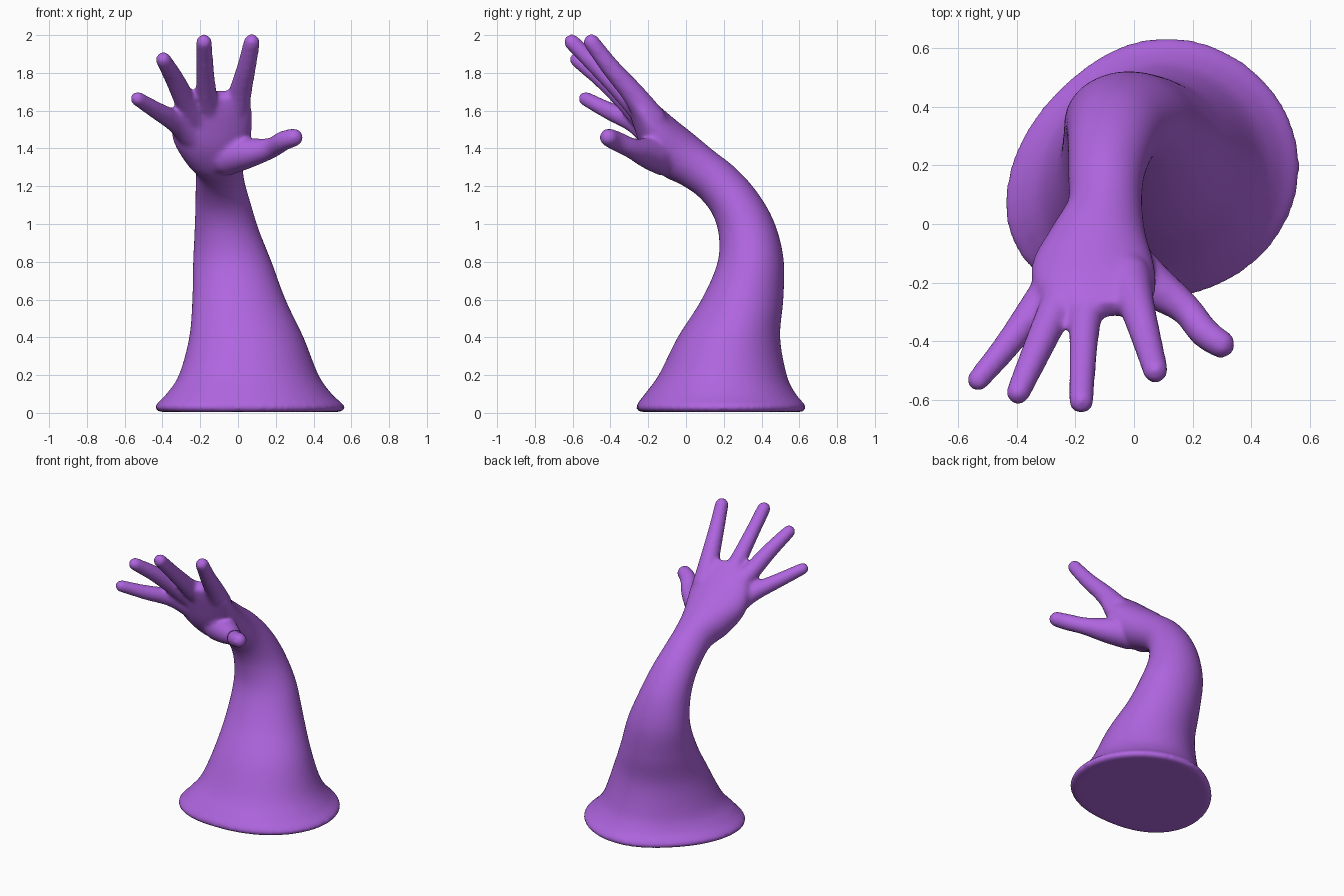
import bpy, bmesh, math
from mathutils import Vector

if "Cube" in bpy.data.objects:
    bpy.data.objects.remove(bpy.data.objects["Cube"])

purple = bpy.data.materials.new("purple")
purple.diffuse_color = (0.43, 0.13, 0.74, 1)
purple.use_nodes = True
purple.node_tree.nodes["Principled BSDF"].inputs["Base Color"].default_value = purple.diffuse_color


def spline(rows, steps):
    """Catmull-Rom interpolation of rows of numbers."""
    out = []
    for i in range(len(rows) - 1):
        a, b = rows[max(i - 1, 0)], rows[i]
        c, d = rows[i + 1], rows[min(i + 2, len(rows) - 1)]
        for s in range(steps):
            t = s / steps
            out.append([0.5 * (2 * q + (r - p) * t + (2 * p - 5 * q + 4 * r - w) * t * t
                               + (3 * q - p - 3 * r + w) * t ** 3)
                        for p, q, r, w in zip(a, b, c, d)])
    out.append(list(rows[-1]))
    return out


def loft(bm, rings):
    """Skin a list of equal point rings and cap both ends."""
    vs = [[bm.verts.new(p) for p in ring] for ring in rings]
    n = len(vs[0])
    for a, b in zip(vs, vs[1:]):
        for i in range(n):
            bm.faces.new((a[i], a[(i + 1) % n], b[(i + 1) % n], b[i]))
    bm.faces.new(vs[0][::-1])
    bm.faces.new(vs[-1])


def arm_ring(row, n=48):
    cx, cy, cz, rx, rv, tilt, k = row
    t = math.radians(tilt)
    pts = []
    for i in range(n):
        a = 2 * math.pi * i / n
        # the foot is fuller at front left and flatter at back left
        f = 1 + k * (0.15 * max(0, math.cos(a - math.radians(222))) ** 6
                     - 0.12 * max(0, math.cos(a - math.radians(137))) ** 4)
        u, v = rx * f * math.cos(a), rv * f * math.sin(a)
        pts.append((cx + u, cy + v * math.cos(t), cz + v * math.sin(t)))
    return pts


def finger(bm, rows, n=20):
    """Round-ended tube through rows of (x, y, z, radius)."""
    path = spline(rows, 8)
    pts = [Vector(p[:3]) for p in path]
    rings = []
    for i, p in enumerate(pts):
        d = (pts[min(i + 1, len(pts) - 1)] - pts[max(i - 1, 0)]).normalized()
        u = d.cross(Vector((0, 0.7, 0.7))).normalized()
        v = d.cross(u)
        r = path[i][3]
        caps = [0]
        if i == 0:
            caps = [-1.5, -1.2, -0.8, -0.4, 0]
        if i == len(pts) - 1:
            caps = [0, 0.4, 0.8, 1.2, 1.5]
        for c in caps:
            o, rr = p + d * r * math.sin(c), r * math.cos(c)
            rings.append([o + u * rr * math.cos(2 * math.pi * j / n)
                          + v * rr * math.sin(2 * math.pi * j / n) for j in range(n)])
    loft(bm, rings)


bm = bmesh.new()

# flared foot, bent forearm and palm: centre x y z, half width, half depth, tilt, foot shape
sections = [
    (0.07, 0.195, 0.005, 0.475, 0.435, 0, 1),
    (0.07, 0.195, 0.035, 0.495, 0.45, 0, 1),
    (0.065, 0.19, 0.1, 0.432, 0.40, 0, 1),
    (0.06, 0.20, 0.2, 0.367, 0.34, 0, 0.8),
    (0.045, 0.23, 0.4, 0.302, 0.272, 0, 0.5),
    (0.005, 0.30, 0.6, 0.247, 0.217, 0, 0.3),
    (-0.03, 0.342, 0.8, 0.208, 0.176, 2, 0),
    (-0.06, 0.322, 0.97, 0.170, 0.152, 12, 0),
    (-0.08, 0.258, 1.11, 0.146, 0.132, 28, 0),
    (-0.095, 0.165, 1.22, 0.130, 0.123, 42, 0),
    (-0.10, 0.065, 1.295, 0.128, 0.124, 47, 0),
    (-0.125, -0.04, 1.365, 0.165, 0.137, 48, 0),
    (-0.14, -0.14, 1.465, 0.208, 0.121, 47, 0),
    (-0.13, -0.215, 1.575, 0.205, 0.085, 42, 0),
    (-0.105, -0.270, 1.655, 0.165, 0.050, 38, 0),
    (-0.085, -0.292, 1.69, 0.125, 0.030, 38, 0),
]
loft(bm, [arm_ring(r) for r in spline(sections, 8)])

# little, ring, middle, index fingers and thumb
for rows in (
    [(-0.22, -0.15, 1.45, 0.085), (-0.32, -0.265, 1.535, 0.060), (-0.43, -0.41, 1.60, 0.047), (-0.532, -0.532, 1.663, 0.039)],
    [(-0.21, -0.20, 1.54, 0.075), (-0.275, -0.31, 1.645, 0.060), (-0.335, -0.44, 1.765, 0.051), (-0.395, -0.575, 1.87, 0.042)],
    [(-0.14, -0.21, 1.57, 0.070), (-0.165, -0.32, 1.68, 0.056), (-0.175, -0.47, 1.83, 0.047), (-0.18, -0.605, 1.963, 0.043)],
    [(-0.02, -0.18, 1.55, 0.080), (0.01, -0.28, 1.69, 0.062), (0.045, -0.40, 1.83, 0.051), (0.073, -0.50, 1.963, 0.044)],
    [(-0.06, -0.12, 1.36, 0.105), (0.05, -0.20, 1.375, 0.082), (0.17, -0.285, 1.40, 0.056), (0.24, -0.37, 1.44, 0.053), (0.297, -0.41, 1.458, 0.049)],
):
    finger(bm, rows)

bmesh.ops.recalc_face_normals(bm, faces=bm.faces)
mesh = bpy.data.meshes.new("arm_and_hand")
bm.to_mesh(mesh)
bm.free()
mesh.materials.append(purple)
arm = bpy.data.objects.new("arm_and_hand", mesh)
bpy.context.collection.objects.link(arm)

# fuse the parts into one soft skin
fuse = arm.modifiers.new("fuse", 'REMESH')
fuse.mode = 'VOXEL'
fuse.voxel_size = 0.012
fuse.use_smooth_shade = True
soften = arm.modifiers.new("soften", 'SMOOTH')
soften.factor = 0.5
soften.iterations = 12

bpy.context.view_layer.objects.active = arm
arm.select_set(True)
bpy.ops.object.convert(target='MESH')
bpy.ops.object.shade_smooth()
